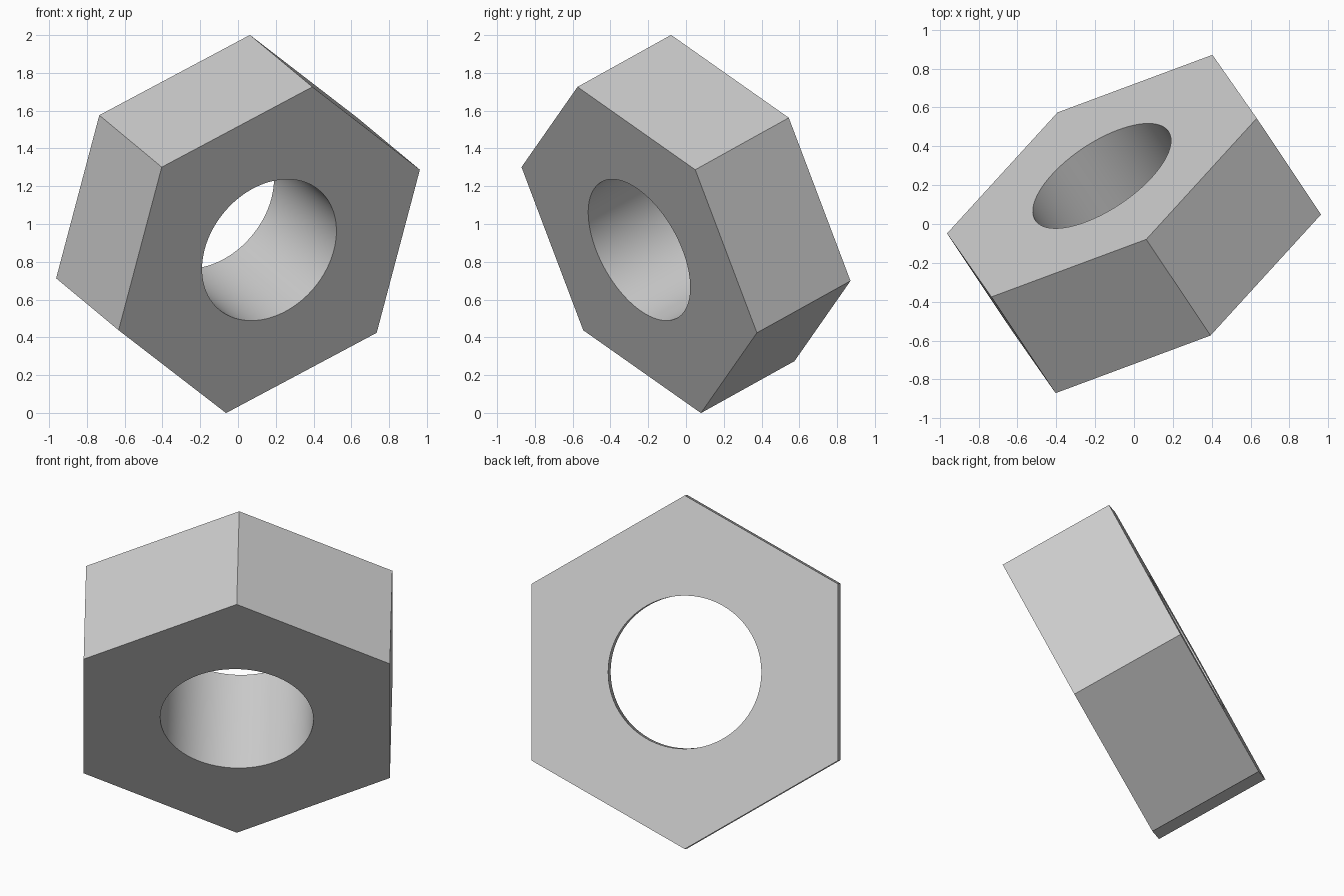
import bpy
import bmesh
import math
from mathutils import Matrix, Vector

if "Cube" in bpy.data.objects:
    bpy.data.objects.remove(bpy.data.objects["Cube"], do_unlink=True)

RADIUS, HOLE, THICKNESS = 0.951, 0.412, 0.656


def ring(bm, count, radius, z):
    """Closed loop of edges, first corner on the local x axis."""
    verts = []
    for i in range(count):
        a = math.tau * i / count
        verts.append(bm.verts.new((radius * math.cos(a), radius * math.sin(a), z)))
    return [bm.edges.new((verts[i], verts[(i + 1) % count])) for i in range(count)]


# Hexagonal plate with a round hole, extruded to full thickness
bm = bmesh.new()
edges = ring(bm, 6, RADIUS, -THICKNESS / 2) + ring(bm, 96, HOLE, -THICKNESS / 2)
bmesh.ops.triangle_fill(bm, use_beauty=True, edges=edges, normal=(0, 0, -1))
result = bmesh.ops.extrude_face_region(bm, geom=bm.faces[:], use_keep_orig=True)
top = [g for g in result["geom"] if isinstance(g, bmesh.types.BMVert)]
bmesh.ops.translate(bm, verts=top, vec=(0, 0, THICKNESS))
bmesh.ops.recalc_face_normals(bm, faces=bm.faces[:])

# Tilt the nut: local z is the bore axis, local x points at the top corner
axis = Vector((-0.504, 0.755, 0.419)).normalized()
corner = Vector((0.242, -0.346, 0.906))
corner = (corner - axis * corner.dot(axis)).normalized()
tilt = Matrix((corner, axis.cross(corner), axis)).transposed().to_4x4()
bmesh.ops.transform(bm, matrix=Matrix.Translation((0, 0, 1)) @ tilt, verts=bm.verts[:])

mesh = bpy.data.meshes.new("hex_nut")
bm.to_mesh(mesh)
bm.free()
nut = bpy.data.objects.new("hex_nut", mesh)
bpy.context.collection.objects.link(nut)

# Plain grey metal
grey = bpy.data.materials.new("light_grey")
grey.use_nodes = True
colour = (0.6, 0.6, 0.6, 1)
grey.diffuse_color = colour
grey.node_tree.nodes["Principled BSDF"].inputs["Base Color"].default_value = colour
mesh.materials.append(grey)

# Smooth bore, sharp outer edges
bpy.ops.object.select_all(action="DESELECT")
nut.select_set(True)
bpy.context.view_layer.objects.active = nut
bpy.ops.object.shade_smooth_by_angle(angle=math.radians(30))
